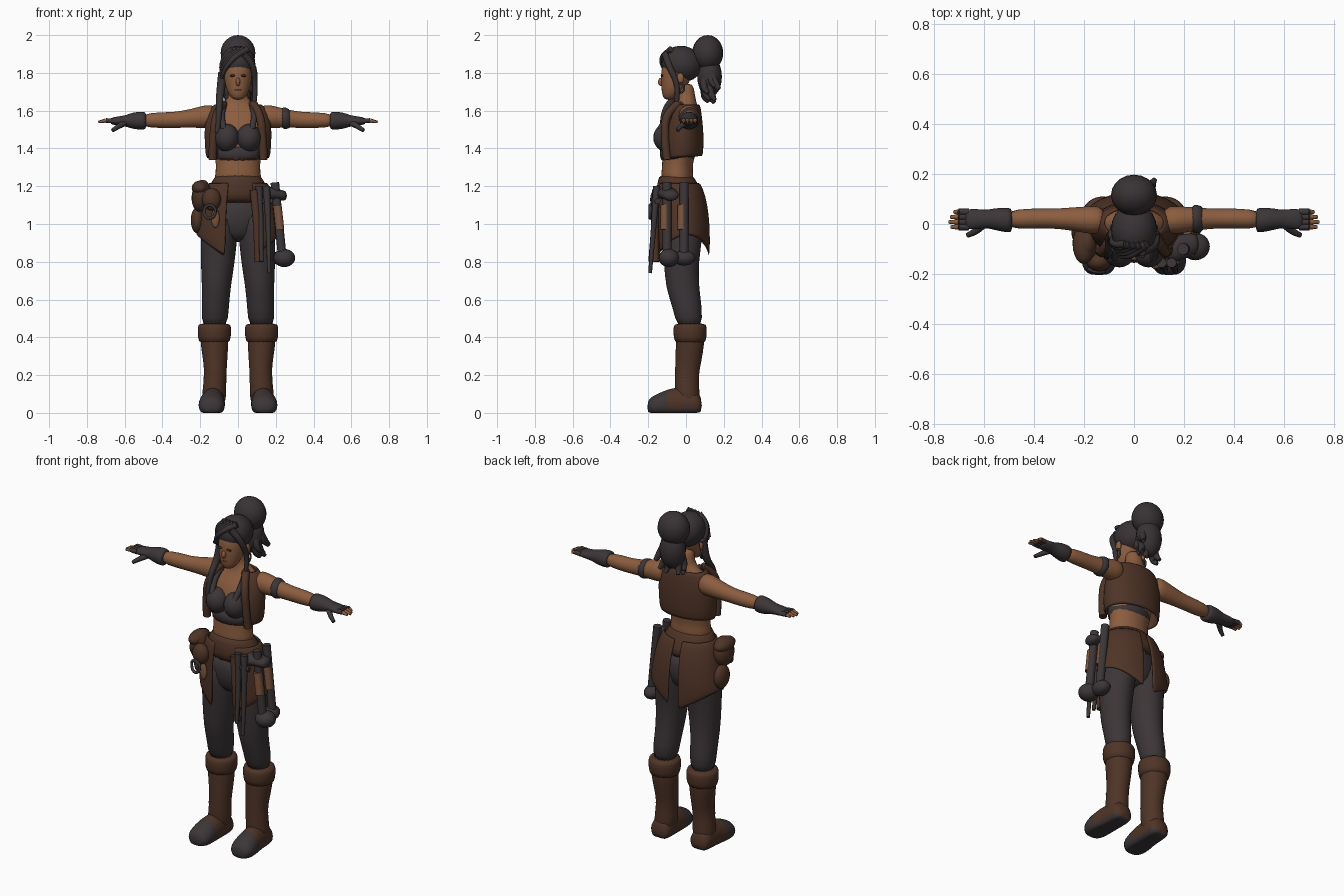
import bpy, bmesh, math, random
from mathutils import Vector, Euler

random.seed(4)
default_cube = bpy.data.objects.get("Cube")
if default_cube:
    bpy.data.objects.remove(default_cube, do_unlink=True)


def colour(name, rgb):
    mat = bpy.data.materials.new(name)
    mat.use_nodes = True
    rgba = (*rgb, 1)
    mat.diffuse_color = rgba
    shader = mat.node_tree.nodes["Principled BSDF"]
    shader.inputs["Base Color"].default_value = rgba
    shader.inputs["Roughness"].default_value = 0.9
    return mat


charcoal = colour("charcoal cloth", (.045, .036, .038))
hair = colour("dark hair", (.04, .032, .034))
leather = colour("brown leather", (.078, .034, .02))
skin = colour("warm skin", (.26, .11, .05))
wood = colour("tan wood", (.2, .09, .045))
lip = colour("lip and brow", (.08, .03, .02))


def finish(name, bm, mat, smooth_levels=0, thickness=0):
    bmesh.ops.recalc_face_normals(bm, faces=bm.faces)
    mesh = bpy.data.meshes.new(name)
    bm.to_mesh(mesh)
    bm.free()
    mesh.materials.append(mat)
    mesh.shade_smooth()
    obj = bpy.data.objects.new(name, mesh)
    bpy.context.collection.objects.link(obj)
    if thickness:
        solid = obj.modifiers.new("thickness", 'SOLIDIFY')
        solid.thickness, solid.offset = thickness, 0
    if smooth_levels:
        subsurf = obj.modifiers.new("smooth", 'SUBSURF')
        subsurf.levels = subsurf.render_levels = smooth_levels
    return obj


def loft(name, mat, rings, axis="Z", side=1, sides=18):
    """Skin elliptical rings (x, y, z, radius u, radius v) along an axis."""
    u, v = {"X": (1, 2), "Y": (0, 2), "Z": (0, 1)}[axis]
    bm = bmesh.new()
    loops = []
    for *centre, ru, rv in rings:
        loop = []
        for i in range(sides):
            a = math.tau * i / sides
            p = list(centre)
            p[u] += ru * math.cos(a)
            p[v] += rv * math.sin(a)
            loop.append(bm.verts.new((p[0] * side, p[1], max(p[2], 0))))
        loops.append(loop)
    for low, high in zip(loops, loops[1:]):
        for i in range(sides):
            j = (i + 1) % sides
            bm.faces.new((low[i], low[j], high[j], high[i]))
    bm.faces.new(loops[0])
    bm.faces.new(loops[-1])
    return finish(name, bm, mat, 1)


def shell(name, mat, rows, start, end, hem, steps=28):
    """Open sheet wrapped round the body; rows are (y, z, radius x, radius y)."""
    bm = bmesh.new()
    grid = []
    for i in range(steps + 1):
        t = i / steps
        a = math.radians(start + (end - start) * t)
        column = []
        for k, (cy, z, rx, ry) in enumerate(rows):
            height = hem(t) if k == len(rows) - 1 else z
            column.append(bm.verts.new((rx * math.cos(a), cy + ry * math.sin(a), height)))
        grid.append(column)
    for left, right in zip(grid, grid[1:]):
        for k in range(len(rows) - 1):
            bm.faces.new((left[k], right[k], right[k + 1], left[k + 1]))
    return finish(name, bm, mat, 1, .014)


def blob(name, mat, centre, radii, turn=(0, 0, 0)):
    bm = bmesh.new()
    bmesh.ops.create_uvsphere(bm, u_segments=20, v_segments=12, radius=1)
    rotation = Euler([math.radians(d) for d in turn])
    for vert in bm.verts:
        p = Vector([c * r for c, r in zip(vert.co, radii)])
        p.rotate(rotation)
        vert.co = p + Vector(centre)
    return finish(name, bm, mat)


def tube(name, mat, points, radius, taper=1, cyclic=False):
    """Round tube through the points, narrowing to the taper factor."""
    curve = bpy.data.curves.new(name, 'CURVE')
    curve.dimensions = '3D'
    curve.bevel_depth, curve.bevel_resolution = radius, 3
    curve.resolution_u, curve.use_fill_caps = 6, True
    spline = curve.splines.new('BEZIER')
    spline.bezier_points.add(len(points) - 1)
    spline.use_cyclic_u = cyclic
    for i, (bp, co) in enumerate(zip(spline.bezier_points, points)):
        bp.co = co
        bp.handle_left_type = bp.handle_right_type = 'AUTO'
        bp.radius = 1 + (taper - 1) * i / (len(points) - 1)
    curve.materials.append(mat)
    obj = bpy.data.objects.new(name, curve)
    bpy.context.collection.objects.link(obj)


# Body, neck and head
loft("torso", skin, [(0, -.04, 1.18, .15, .1), (0, -.05, 1.28, .112, .08), (0, -.04, 1.35, .125, .085),
                     (0, -.03, 1.45, .14, .1), (0, -.02, 1.55, .15, .085), (0, .005, 1.61, .13, .06),
                     (0, .005, 1.65, .06, .05), (0, 0, 1.69, .046, .046), (0, -.01, 1.75, .046, .05)])
loft("head", skin, [(0, -.09, 1.655, .025, .025), (0, -.075, 1.69, .055, .055), (0, -.055, 1.75, .073, .077),
                    (0, -.05, 1.81, .077, .086), (0, -.04, 1.87, .07, .075), (0, -.03, 1.9, .04, .04)])
blob("nose", skin, (0, -.132, 1.752), (.012, .016, .022))
blob("mouth", lip, (0, -.122, 1.712), (.022, .008, .007))

# Hair cap, bun, tail and loose locks
blob("hair_cap", hair, (0, -.022, 1.848), (.092, .108, .095), (-12, 0, 0))
blob("hair_bun", hair, (0, .115, 1.905), (.092, .082, .095))
blob("hair_tail", hair, (0, .125, 1.78), (.075, .065, .11))
for i in range(14):
    x = random.uniform(-.08, .08)
    y = random.uniform(.09, .17)
    z = random.uniform(1.65, 1.77)
    tube("tail_curl", hair, [(x * .5, .12, z + .1), (x, y, z), (x * 1.2, y + .02, z - .03)], .026, .4)
for i in range(5):
    start = (.05 - i * .02, -.08, 1.925)
    tube("fringe", hair, [start, (-.03 - i * .012, -.128 + i * .012, 1.87), (-.085, -.1 + i * .015, 1.79 - i * .01)], .018, .5)
tube("left_fringe", hair, [(.03, -.11, 1.9), (.075, -.09, 1.84), (.09, -.05, 1.74), (.085, -.05, 1.62)], .02, .6)
tube("long_lock", hair, [(-.08, -.04, 1.8), (-.095, -.06, 1.68), (-.1, -.11, 1.6), (-.11, -.13, 1.48)], .025, .5)

# Chest wrap and open vest
loft("chest_band", charcoal, [(0, -.045, 1.32, .122, .085), (0, -.045, 1.36, .13, .097), (0, -.04, 1.43, .138, .105)])
loft("chest_strap", leather, [(0, -.047, 1.335, .13, .095), (0, -.047, 1.36, .135, .1)])
shell("vest", leather, [(.005, 1.635, .115, .062), (-.005, 1.59, .165, .08), (-.02, 1.48, .174, .108), (-.02, 1.34, .165, .105)],
      -52, 232, lambda t: 1.335 + .02 * math.sin(math.pi * t))

for side, label in ((1, "left"), (-1, "right")):
    def flip(points):
        return [(x * side, y, z) for x, y, z in points]

    blob(label + "_eye", hair, (.03 * side, -.128, 1.785), (.015, .006, .006))
    blob(label + "_ear", skin, (.085 * side, -.03, 1.77), (.012, .02, .03))
    tube(label + "_earring", hair, flip([(.09, -.03, 1.745), (.09, -.05, 1.72), (.09, -.03, 1.695), (.09, -.01, 1.72)]), .006, 1, True)
    blob(label + "_cup", charcoal, (.058 * side, -.103, 1.455), (.066, .07, .075), (15, 0, 0))
    tube(label + "_cup_strap", charcoal, flip([(.075, -.14, 1.5), (.085, -.085, 1.58), (.07, -.02, 1.64)]), .016)
    tube(label + "_lapel", leather, flip([(.08, -.04, 1.64), (.115, -.1, 1.57), (.13, -.11, 1.45), (.135, -.1, 1.34)]), .022)

    # Arms, gloves and fingers
    loft(label + "_arm", skin, [(.11, .015, 1.57, .055, .06), (.17, .015, 1.57, .058, .064), (.24, .02, 1.56, .047, .05),
                               (.34, .022, 1.55, .038, .042), (.41, .022, 1.55, .042, .043), (.52, .018, 1.548, .036, .035)], "X", side)
    loft(label + "_glove", charcoal, [(.485, .015, 1.547, .046, .044), (.5, .015, 1.547, .052, .05), (.56, .02, 1.547, .044, .045),
                                     (.59, .02, 1.546, .035, .03), (.64, .02, 1.545, .043, .024), (.68, .018, 1.545, .04, .018)], "X", side)
    for k in range(4):
        y = -.012 + k * .02
        reach = .725 + .015 * math.sin(k + .5)
        tube(label + "_finger", charcoal, flip([(.66, y, 1.545), (.7, y, 1.548)]), .013)
        tube(label + "_fingertip", skin, flip([(.7, y, 1.548), (reach, y, 1.54)]), .011, .6)
    tube(label + "_thumb", charcoal, flip([(.6, 0, 1.535), (.635, -.03, 1.515), (.665, -.045, 1.495)]), .017, .6)

    # Trousers and boots
    loft(label + "_trouser", charcoal, [(.085, -.02, 1.1, .09, .12), (.1, -.022, .95, .1, .115), (.107, -.025, .8, .092, .092),
                                       (.115, -.02, .66, .076, .09), (.12, .008, .56, .073, .078), (.125, .02, .44, .07, .07)], side=side)
    loft(label + "_boot", leather, [(.125, .022, .45, .08, .08), (.125, .022, .36, .074, .076), (.12, .012, .27, .064, .07),
                                   (.12, .004, .2, .059, .063), (.125, .005, .12, .064, .066), (.13, .012, .02, .066, .068)], side=side)
    loft(label + "_boot_cuff", leather, [(.125, .022, .475, .083, .083), (.125, .022, .46, .09, .09), (.125, .022, .4, .09, .09),
                                        (.125, .022, .36, .079, .08)], side=side)
    loft(label + "_ankle_strap", leather, [(.122, .004, .21, .065, .068), (.122, .004, .17, .069, .07)], side=side)
    foot = loft(label + "_foot", leather, [(.13, .085, .035, .05, .05), (.13, .05, .05, .064, .075), (.132, -.04, .05, .062, .09),
                                          (.138, -.1, .045, .07, .08), (.14, -.15, .04, .072, .062), (.14, -.185, .035, .062, .05),
                                          (.14, -.205, .03, .035, .03)], "Y", side)
    foot.data.materials.append(charcoal)
    for face in foot.data.polygons:
        if face.center.y < -.12 or face.center.z < .015:
            face.material_index = 1

loft("arm_band", charcoal, [(.225, .02, 1.562, .055, .058), (.25, .02, 1.56, .06, .06), (.285, .02, 1.555, .048, .05)], "X")

# Hips, belt and split skirt
loft("trouser_seat", charcoal, [(0, -.025, .9, .08, .08), (0, -.02, 1, .17, .115), (0, -.03, 1.15, .165, .115)])
loft("waist_belt", leather, [(0, -.052, 1.265, .118, .09), (0, -.05, 1.235, .135, .1), (0, -.035, 1.17, .17, .125), (0, -.025, 1.1, .184, .13)])
skirt = [(-.04, 1.22, .15, .11), (-.03, 1.15, .182, .13), (-.022, 1.05, .2, .138), (-.018, .97, .212, .14), (-.015, .85, .215, .138)]
shell("right_skirt", leather, skirt, 98, 252, lambda t: .82 + .12 * math.sin(math.pi * t))
shell("left_skirt", leather, skirt, -62, 82, lambda t: .84 + .1 * math.sin(math.pi * t))

# Right hip pouches and ring
blob("side_pouch", leather, (-.195, -.075, 1.15), (.05, .075, .085), (0, 8, 0))
blob("pouch_flap", leather, (-.2, -.08, 1.19), (.045, .08, .04))
blob("front_pouch", leather, (-.14, -.15, 1.13), (.05, .04, .06))
blob("lower_pouch", leather, (-.215, -.03, 1.02), (.035, .06, .07))
tube("hip_ring", charcoal, [(-.15, -.19, 1.1), (-.12, -.19, 1.07), (-.15, -.19, 1.03), (-.18, -.18, 1.07)], .008, 1, True)
blob("tan_patch", wood, (-.12, -.155, 1.03), (.022, .012, .05))

# Left hip mallet, handles and hanging blades
loft("mallet_head", charcoal, [(.13, -.1, 1.16, .05, .03), (.16, -.1, 1.16, .055, .04), (.2, -.09, 1.16, .05, .03),
                              (.23, -.08, 1.15, .045, .03), (.26, -.08, 1.15, .035, .025)], "X")
for y in (-.1, -.01):
    tube("tool_shaft", charcoal, [(.195, y, 1.22), (.215, y, 1.02), (.235, y, .82)], .024)
    tube("tool_grip", wood, [(.208, y - .012, 1.1), (.222, y - .012, .97)], .024)
blob("tool_weight", charcoal, (.245, -.09, .82), (.058, .055, .048))
blob("rear_tool_weight", charcoal, (.225, -.01, .82), (.045, .06, .04))
for x, low in ((.12, .8), (.16, .74)):
    tube("hanging_blade", charcoal, [(x - .01, -.155, 1.2), (x, -.17, 1), (x + .005, -.19, low)], .02, .5)
tube("blade_guard", charcoal, [(.1, -.16, 1.12), (.18, -.15, 1.12)], .016)
tube("hanging_strap", leather, [(.085, -.155, 1.18), (.1, -.165, 1), (.105, -.16, .8)], .024, .8)
